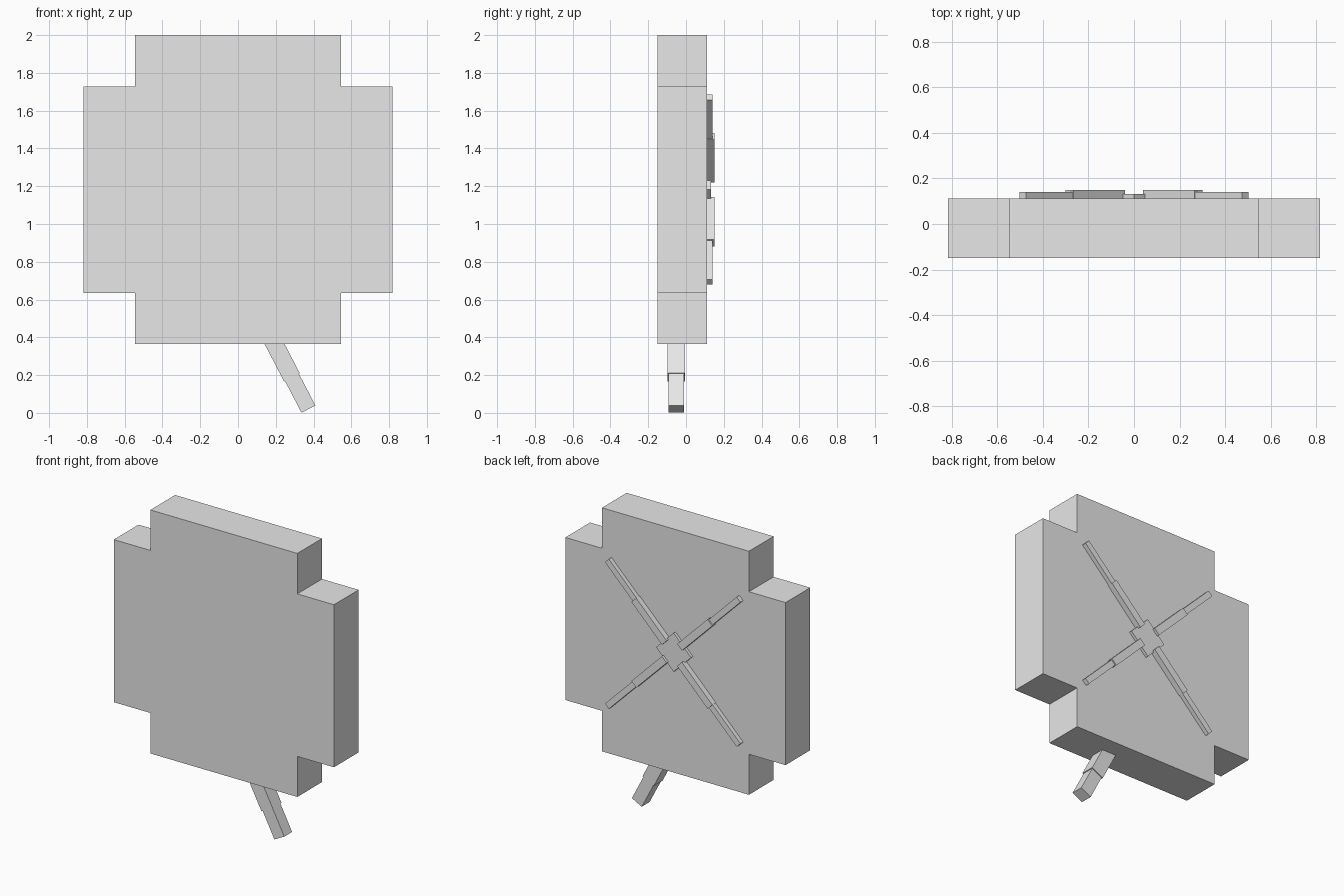
import bpy
import bmesh
from math import radians, sin, cos
from mathutils import Matrix, Vector

cube = bpy.data.objects.get("Cube")
if cube:
    bpy.data.objects.remove(cube)

grey = bpy.data.materials.new("light grey")
grey.use_nodes = True
GREY = (0.8, 0.8, 0.8, 1)
grey.diffuse_color = GREY
grey.node_tree.nodes["Principled BSDF"].inputs["Base Color"].default_value = GREY

MID = 1.182     # height of the body centre
BACK = 0.112    # rear face of the body


def finish(name, bm):
    bmesh.ops.recalc_face_normals(bm, faces=bm.faces)
    mesh = bpy.data.meshes.new(name)
    bm.to_mesh(mesh)
    bm.free()
    mesh.materials.append(grey)
    obj = bpy.data.objects.new(name, mesh)
    bpy.context.collection.objects.link(obj)
    return obj


def box(name, centre, size, angle):
    """Box turned about the y axis by angle."""
    bm = bmesh.new()
    turn = Matrix.Translation(centre) @ Matrix.Rotation(angle, 4, 'Y')
    bmesh.ops.create_cube(bm, size=1, matrix=turn @ Matrix.Diagonal((*size, 1)))
    return finish(name, bm)


# Cross-shaped body: one stepped corner repeated round the centre
wide, narrow = 0.818, 0.546
corner = [(wide, -narrow), (wide, narrow), (narrow, narrow)]
bm = bmesh.new()
outline = []
for k in range(4):
    for x, z in corner:
        for _ in range(k):
            x, z = -z, x
        outline.append(bm.verts.new((x, -0.15, z + MID)))
face = bm.faces.new(outline)
slab = bmesh.ops.extrude_face_region(bm, geom=[face], use_keep_orig=True)
moved = [v for v in slab["geom"] if isinstance(v, bmesh.types.BMVert)]
bmesh.ops.translate(bm, verts=moved, vec=(0, BACK + 0.15, 0))
finish("body", bm)

# Diamond hub on the back
box("hub", (0, BACK + 0.005, MID), (0.184, 0.03, 0.184), radians(45))


# Four two-step diagonal bars on the back
def bar(name, angle, start, end, width, rear):
    r = (start + end) / 2
    centre = Vector((r * cos(angle), (rear + 0.1) / 2, MID + r * sin(angle)))
    box(name, centre, (end - start, rear - 0.1, width), -angle)


for k, place in enumerate(("upper_left", "upper_right", "lower_right", "lower_left")):
    a = radians(45 + 90 * k)
    bar("inner_bar_" + place, a, 0.08, 0.4, 0.05, 0.15)
    bar("outer_bar_" + place, a, 0.38, 0.692, 0.04, 0.141)

# Slanted two-step leg under the body
tilt = radians(27.5)
tip = Vector((0.373, -0.052, 0.02))
up = Vector((-sin(tilt), 0, cos(tilt)))
for name, low, high, width in (("leg_lower", 0, 0.25, 0.083), ("leg_upper", 0.19, 0.46, 0.094)):
    box(name, tip + up * (low + high) / 2, (width, width, high - low), -tilt)
